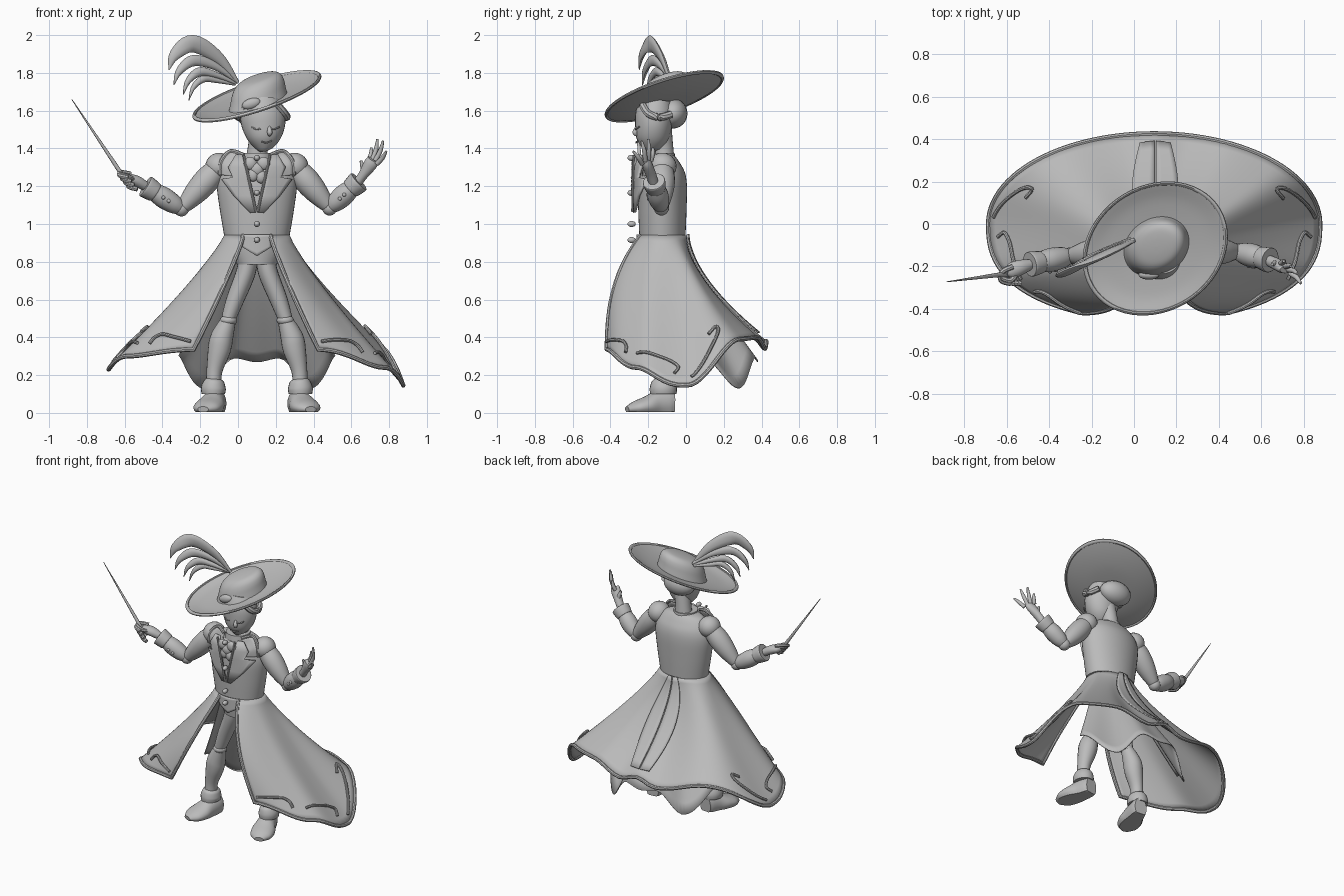
import bpy, math
from mathutils import Vector, Matrix

cube = bpy.data.objects.get("Cube")
if cube:
    bpy.data.objects.remove(cube)

grey = bpy.data.materials.new("plain grey")
grey.use_nodes = True
grey.diffuse_color = (0.5, 0.5, 0.5, 1)
grey.node_tree.nodes["Principled BSDF"].inputs["Base Color"].default_value = (0.5, 0.5, 0.5, 1)
parts = []
CX, CY = 0.1, -0.125          # body axis


def add(name, verts, faces):
    me = bpy.data.meshes.new(name)
    me.from_pydata([tuple(v) for v in verts], [], faces)
    me.materials.append(grey)
    ob = bpy.data.objects.new(name, me)
    bpy.context.collection.objects.link(ob)
    parts.append(ob)
    return ob


def smooth(pts, k=6):
    """Catmull-Rom resampling of points with any number of values"""
    out, n = [], len(pts)
    for i in range(n - 1):
        a, b, c, d = pts[max(i - 1, 0)], pts[i], pts[i + 1], pts[min(i + 2, n - 1)]
        for j in range(k):
            t = j / k
            out.append([0.5 * (2 * q + (r - p) * t + (2 * p - 5 * q + 4 * r - s) * t * t
                        + (3 * q - p - 3 * r + s) * t ** 3) for p, q, r, s in zip(a, b, c, d)])
    return out + [list(pts[-1])]


def loft(name, pts, n=20, ref=(0, 1, 0), k=6):
    """Closed skin over elliptical rings: x, y, z, radius across, radius along ref"""
    pts = [list(p) + ([p[3]] if len(p) == 4 else []) for p in pts]
    if k:
        pts = smooth(pts, k)
    ref, verts, faces, m = Vector(ref), [], [], len(pts)
    for i, p in enumerate(pts):
        t = Vector(pts[min(i + 1, m - 1)][:3]) - Vector(pts[max(i - 1, 0)][:3])
        u = t.cross(ref).normalized()
        w = u.cross(t).normalized()
        for j in range(n):
            a = math.tau * j / n
            verts.append(Vector(p[:3]) + u * math.cos(a) * max(p[3], .001) + w * math.sin(a) * max(p[4], .001))
    for i in range(m - 1):
        for j in range(n):
            j2 = (j + 1) % n
            faces.append((i * n + j, i * n + j2, i * n + n + j2, i * n + n + j))
    faces += [tuple(reversed(range(n))), tuple(range((m - 1) * n, m * n))]
    return add(name, verts, faces)


def tube(name, pts, r, k=5, ref=(0, 1, 0.01)):
    return loft(name, [(*p[:3], r) for p in pts], 8, ref, k)


def ball(name, c, s, rot=(0, 0, 0)):
    bpy.ops.mesh.primitive_uv_sphere_add(segments=20, ring_count=12, location=c, rotation=rot)
    ob = bpy.context.object
    ob.name, ob.scale = name, s if isinstance(s, tuple) else (s, s, s)
    ob.data.materials.append(grey)
    parts.append(ob)


def sheet(name, f, nu, nv, thick=0.006):
    """Thin surface from f(u, v) with u and v in 0..1"""
    verts = [f(i / nu, j / nv) for i in range(nu + 1) for j in range(nv + 1)]
    w = nv + 1
    faces = [(i * w + j, i * w + j + 1, i * w + w + j + 1, i * w + w + j) for i in range(nu) for j in range(nv)]
    mod = add(name, verts, faces).modifiers.new("thickness", "SOLIDIFY")
    mod.thickness, mod.offset = thick, 0


def ease(table, x):
    for (a, p), (b, q) in zip(table, table[1:]):
        if x <= b:
            return p + (q - p) * (1 - math.cos(math.pi * (x - a) / (b - a))) / 2
    return table[-1][1]


# Coat skirt: flared, open at the front, with a waving hem
HEM = [(25, .335), (60, .24), (90, .145), (132, .39), (152, .4), (170, .34), (180, .38),
       (190, .34), (218, .41), (270, .23), (300, .3), (335, .335)]


def coat(deg, t):
    a = math.radians(deg)
    sn, cs = math.sin(a), math.cos(a)
    front = (1 + cs) / 2
    ty = front * (1 - (1 - t) ** 2.7) + (1 - front) * t ** 1.7
    x0, y0 = CX + .17 * sn, CY - .125 * cs
    x1, y1 = .095 + .78 * sn, -.453 * cs ** .78 if cs > 0 else -.425 * cs
    return Vector((x0 + (x1 - x0) * t ** 1.15, y0 + (y1 - y0) * ty, .94 + (ease(HEM, deg) - .94) * t))


sheet("coat_skirt", lambda u, v: coat(25 + 310 * u, v), 96, 20)
edge = [coat(25, i / 12) for i in range(12)] + [coat(25 + 310 * i / 90, 1) for i in range(91)]
edge += [coat(335, 1 - i / 12) for i in range(1, 13)]
tube("coat_border", edge, .012, 0, (0, .1, 1))


# Lining tails hanging inside the back
def tail(u, t):
    d = 100 + 160 * u
    a = math.radians(d)
    z = ease([(100, .3), (138, .13), (164, .29), (180, .27), (196, .29), (222, .13), (260, .3)], d)
    w = t ** 1.2
    y0, y1 = CY - .11 * math.cos(a), -.38 * math.cos(a)
    return Vector((CX + math.sin(a) * (.15 + .27 * w), y0 + (y1 - y0) * w, .92 + (z - .92) * t))


sheet("coat_tails", tail, 48, 12)

# Back vent: two folds lying on the skirt
for s in (-1, 1):
    sheet("back_vent", lambda u, t: Vector((CX + s * (.004 + u * (.03 + .075 * math.sin(2.6 * t))),
          coat(180, t * .93).y + .014 - .008 * u, coat(180, t * .93).z + .006)), 4, 16, .008)

# Cane shaped trims laid on both flaps
CANES = [[(28, .93), (38, .88), (47, .84), (51, .86), (51, .91)],
         [(61, .9), (70, .87), (82, .85), (88, .88), (86, .93)],
         [(95, .96), (106, .93), (119, .88), (121, .83), (114, .82)]]
for side in (1, -1):
    for cane in CANES:
        path = []
        for d, t in smooth(cane, 5):
            d = d if side > 0 else 360 - d
            n = (coat(d + 1, t) - coat(d - 1, t)).cross(coat(d, t + .01) - coat(d, t - .01)).normalized()
            out = coat(d, t) - Vector((CX, CY, 0))
            path.append(coat(d, t) + n * (.012 if n.dot(out) > 0 else -.012))
        tube("cane_trim", path, .009, 0)

# Torso, pelvis and neck
loft("coat_body", [(CX, CY, .93, .172, .122), (CX, CY, 1.08, .197, .128), (CX, CY, 1.2, .212, .13),
                   (CX, CY, 1.27, .203, .12), (CX, CY, 1.32, .175, .095), (CX, CY, 1.355, .13, .07), (CX, CY, 1.37, .06, .05)], 40)
loft("shorts", [(CX, CY, .785, .105, .09), (CX, CY, .86, .135, .1), (CX, CY, .95, .15, .11)], 28)
loft("neck", [(CX, -.115, 1.33, .062, .055), (.105, -.12, 1.41, .052), (.12, -.13, 1.5, .055)], 20)
loft("shirt_collar", [(CX, -.14, 1.335, .085, .085), (CX, -.14, 1.375, .08, .08)], 24, k=0)


def chest(dx, z, off):
    r = .172 + .04 * min(max((z - .93) / .29, 0), 1)
    return Vector((CX + dx, CY - .128 * math.sqrt(max(1 - (dx / r) ** 2, .05)) - off, z))


# Waistcoat point, lapels and wing collar
sheet("waistcoat_point", lambda u, v: chest((u - .5) * .16, .945 - v * (.115 - .1 * abs(u - .5)), .006), 8, 6)
LAPEL = [(1.365, .07, .11), (1.3, .055, .15), (1.245, .043, .125), (1.238, .042, .185), (1.15, .025, .12), (1.06, .004, .035)]
for s in (-1, 1):
    def lapel(u, v):
        z, a, b = LAPEL[round(u * 5)]
        p = chest(s * (a + (b - a) * v), z, .02)
        return p if z < 1.3 else p + Vector((0, .02 * (z - 1.3) / .065, 0))
    sheet("lapel", lapel, 5, 6, .014)
    tube("shirt_edge", [chest(s * (.07 - .066 * i / 6), 1.365 - .05 * i, .03) for i in range(7)], .007, 0)
    rim = [Vector(p[:3]) for p in smooth([(CX + s * x, y, z) for x, y, z in
           ((.195, -.19, 1.26), (.19, -.19, 1.33), (.14, -.17, 1.385), (.07, -.2, 1.365))], 6)]
    tube("collar_rim", rim, .011, 0)
    base = Vector((CX + s * .07, -.24, 1.25))
    sheet("wing_collar", lambda u, v: rim[round(u * (len(rim) - 1))].lerp(base, v * .75), len(rim) - 1, 4, .01)

# Neck cloth ruffles and studs
for dx, z, w in ((-.035, 1.32, .035), (.035, 1.32, .035), (0, 1.29, .035), (-.02, 1.26, .028), (.022, 1.25, .028)):
    ball("ruffle", chest(dx, z, .015), (w, .022, .035))
for z in (1.35, 1.165, 1.0, .915):
    ball("stud", chest(0, z, .035), (.016, .022, .016))

# Legs and shoes
for s in (-1, 1):
    def mir(rows):
        return [(CX + s * r[0], *r[1:]) for r in rows]
    loft("thigh", mir([(.045, CY, .83, .05, .07), (.06, CY, .74, .052, .068), (.115, CY, .6, .047, .056), (.15, -.13, .5, .038, .042)]))
    ball("knee", (CX + s * .15, -.132, .49), (.046, .046, .03))
    loft("calf", mir([(.15, -.13, .49, .04, .042), (.185, -.12, .4, .06, .062), (.2, -.12, .33, .06, .06),
                      (.225, -.122, .22, .042, .045), (.23, -.125, .12, .04, .042)]))
    loft("ankle_cuff", mir([(.23, -.12, .1, .062, .07), (.23, -.12, .13, .066, .072), (.226, -.12, .165, .055, .062), (.224, -.12, .18, .04, .045)]))
    shoe = loft("shoe", mir([(.21, -.062, .05, .045, .07), (.214, -.09, .05, .054, .075), (.23, -.15, .045, .064, .072),
                             (.25, -.21, .035, .078, .052), (.27, -.27, .025, .07, .036), (.285, -.312, .018, .03, .016)]), ref=(0, 0, 1))
    for v in shoe.data.vertices:       # flat sole
        v.co.z = max(v.co.z, .004)

# Arms: shoulder, elbow and wrist for each side
ARMS = [((.3, -.125, 1.305), (.485, -.13, 1.085), (.64, -.17, 1.225)),
        ((-.1, -.125, 1.305), (-.3, -.15, 1.08), (-.49, -.19, 1.2))]
for arm in ARMS:
    sh, el, wr = map(Vector, arm)

    def limb(name, a, b, prof):
        loft(name, [(*a.lerp(b, t), r) for t, r in prof])
    ball("shoulder", sh, (.073, .075, .072))
    limb("upper_arm", sh, el, ((0, .055), (.3, .068), (.6, .062), (.9, .042), (1, .03)))
    ball("elbow", el, .04)
    limb("forearm", el, wr, ((0, .034), (.2, .05), (.5, .056), (.8, .045), (1, .035)))
    limb("cuff", el, wr, ((.72, .046), (.74, .053), (.98, .06), (1.0, .05)))
    for t in (.35, .5):
        ball("sleeve_button", el.lerp(wr, t) + Vector((0, -.055, 0)), (.01, .008, .01))

# Open left hand, fingers fanned outward and forward
loft("left_palm", [(.63, -.17, 1.215, .025), (.663, -.185, 1.26, .026, .028), (.7, -.205, 1.315, .036, .026), (.715, -.215, 1.34, .032, .018)])
FINGERS = [((.692, -.185, 1.335), (.705, -.175, 1.405)), ((.712, -.2, 1.34), (.738, -.2, 1.45)),
           ((.727, -.215, 1.335), (.768, -.235, 1.44)), ((.735, -.232, 1.318), (.785, -.28, 1.385))]
for root, tip in FINGERS:
    root, tip = Vector(root), Vector(tip)
    mid = root.lerp(tip, .5) + Vector((.006, .004, 0))
    loft("left_finger", [(*root, .013), (*mid, .012), (*tip, .006)], 10)
loft("left_thumb", [(.67, -.185, 1.265, .016), (.662, -.185, 1.3, .014), (.65, -.19, 1.335, .007)], 10)

# Right hand holding the rod
loft("right_palm", [(-.49, -.19, 1.2, .025), (-.535, -.205, 1.225, .03, .036), (-.58, -.22, 1.24, .026, .036), (-.605, -.225, 1.245, .012)])
for i in range(4):
    x, z = -.6 + .016 * i, 1.265 - .02 * i
    tube("right_finger", [(x + .03, -.2, z), (x - .02, -.225, z + .008), (x - .025, -.265, z - .008), (x + .02, -.28, z - .02)], .013, ref=(0, 0, 1))
tube("right_thumb", [(-.55, -.23, 1.235), (-.58, -.265, 1.25), (-.625, -.255, 1.265)], .013, ref=(0, 0, 1))
loft("rod", [(-.57, -.235, 1.195, .012), (-.64, -.24, 1.3, .011), (-.88, -.272, 1.66, .002)], 10, k=0)

# Head
loft("head", [(.142, -.185, 1.385, .018, .02), (.14, -.185, 1.4, .045, .048), (.138, -.18, 1.45, .088, .084),
              (.135, -.172, 1.52, .115, .098), (.13, -.165, 1.59, .117, .1), (.13, -.155, 1.66, .09, .08)], 28)
loft("nose", [(.165, -.258, 1.515, .008), (.168, -.27, 1.485, .014), (.166, -.258, 1.47, .008)], 10)
ball("hair_bun", (.1, -.07, 1.585), (.115, .078, .08))
for s in (-1, 1):
    tube("hair_lock", [(.13 + s * .08, -.23, 1.63), (.13 + s * .118, -.2, 1.585), (.13 + s * .128, -.14, 1.565), (.13 + s * .1, -.08, 1.58)], .02)
    tube("closed_eye", [(.145 + s * .075, -.247, 1.515), (.145 + s * .05, -.265, 1.502), (.145 + s * .025, -.268, 1.505)], .004)
tube("mouth", [(.125, -.262, 1.437), (.15, -.264, 1.43), (.178, -.254, 1.44)], .004)

# Hat: a slanting oval, longest from front right to back left, with a dished brim
slant = Matrix(((1, 0, 0, 0), (.16, .91, 0, 0), (.309, .234, 1, 0), (0, 0, 0, 1)))
seat = Matrix.Translation((.106, -.107, 1.672)) @ slant
brim = Matrix.Translation((.1, -.115, 1.672)) @ slant


def lathe(name, prof, mat):
    n = 56
    verts = [mat @ Vector((r * math.cos(math.tau * j / n), r * math.sin(math.tau * j / n), h)) for r, h in prof for j in range(n)]
    faces = [(i * n + j, i * n + (j + 1) % n, i * n + n + (j + 1) % n, i * n + n + j) for i in range(len(prof) - 1) for j in range(n)]
    add(name, verts, faces)


lathe("hat_crown", smooth([(.155, -.03), (.146, .01), (.137, .05), (.122, .08), (.095, .1), (.05, .108), (.001, .11)], 4), seat)
lathe("hat_brim", smooth([(.001, -.045), (.15, -.04), (.25, -.024), (.33, .0), (.33, .007), (.25, -.015), (.14, -.028)], 4), brim)
lathe("hat_rim", [(.332 + .01 * math.cos(a * math.pi / 4), .004 + .01 * math.sin(a * math.pi / 4)) for a in range(9)], brim)
ball("hat_ornament", (.07, -.24, 1.637), (.05, .022, .028), (0, -.3, 0))

# Plumes
PLUMES = [(((0, 1.75), (-.105, 1.88), (-.24, 1.955), (-.335, 1.895), (-.365, 1.815)), .046),
          (((0, 1.75), (-.12, 1.835), (-.235, 1.865), (-.31, 1.81), (-.34, 1.735)), .03),
          (((-.01, 1.745), (-.12, 1.79), (-.205, 1.805), (-.265, 1.755), (-.29, 1.685)), .024),
          (((-.015, 1.74), (-.11, 1.76), (-.18, 1.77), (-.235, 1.725), (-.26, 1.655)), .02)]
for i, (pts, w) in enumerate(PLUMES):
    wid = (.008, w * .7, w, w * .65, .002)
    loft("plume", [(x, -.08 + .46 * x + .006 * i, z, r, min(.015, r)) for (x, z), r in zip(pts, wid)], 10)

# Smooth shading with sharp edges kept
bpy.ops.object.select_all(action="DESELECT")
for ob in parts:
    ob.select_set(True)
bpy.context.view_layer.objects.active = parts[0]
bpy.ops.object.shade_smooth_by_angle(angle=math.radians(40))
